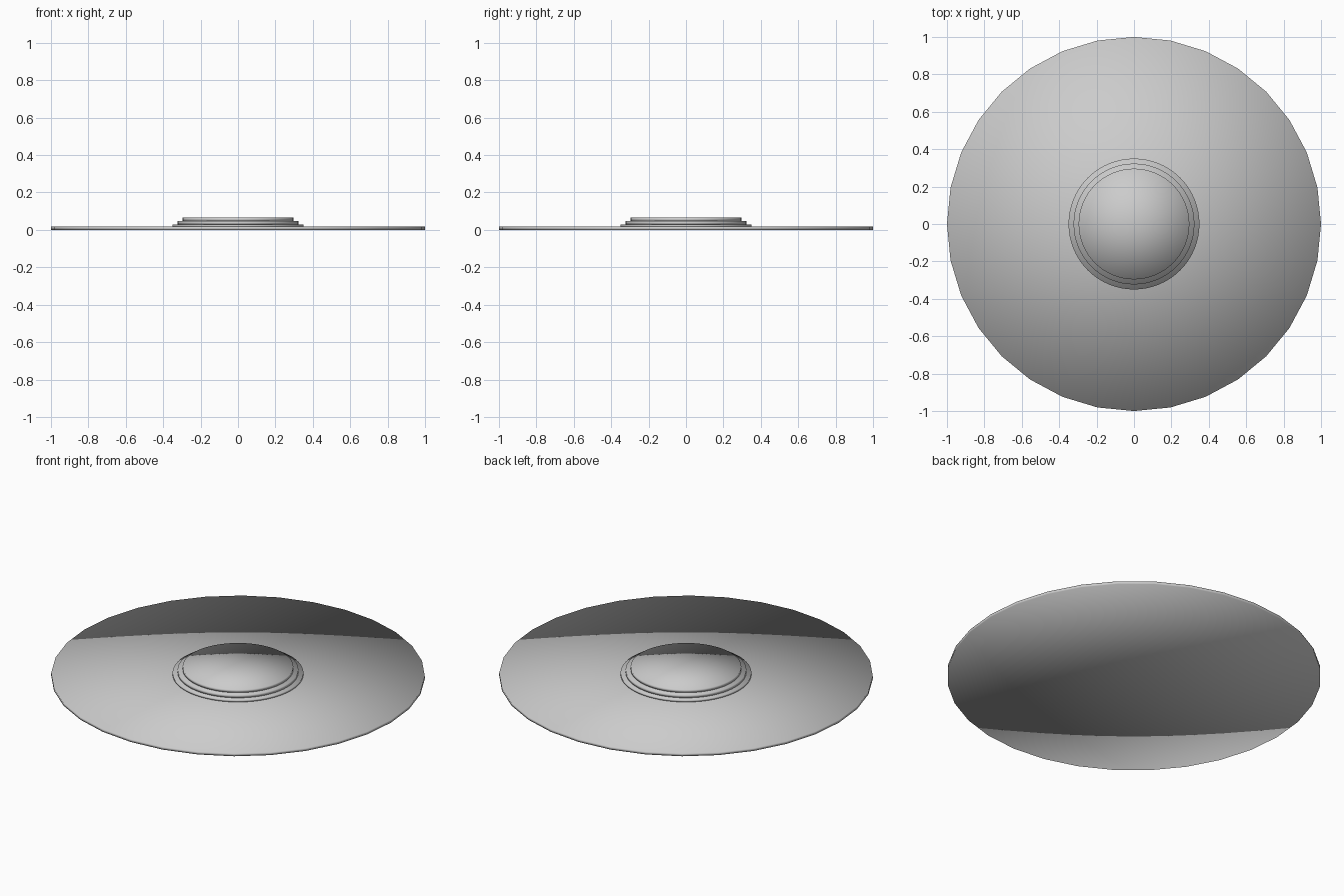
import bpy

if "Cube" in bpy.data.objects:
    bpy.data.objects.remove(bpy.data.objects["Cube"])


def disc(name, radius, z0, z1, sides):
    bpy.ops.mesh.primitive_cylinder_add(
        vertices=sides, radius=radius, depth=z1 - z0,
        end_fill_type='TRIFAN', location=(0, 0, (z0 + z1) / 2))
    ob = bpy.context.object
    ob.name = name
    bpy.ops.object.shade_smooth()  # original shades softly across its rims
    return ob


# Wide thin base plate
disc("base_plate", 1.0, 0.0, 0.017, 32)

# Three stacked steps, each a little narrower
steps = [("lower_step", 0.35, 0.029), ("middle_step", 0.323, 0.047), ("top_step", 0.296, 0.065)]
z = 0.017
for name, radius, top in steps:
    disc(name, radius, z, top, 64)
    z = top
